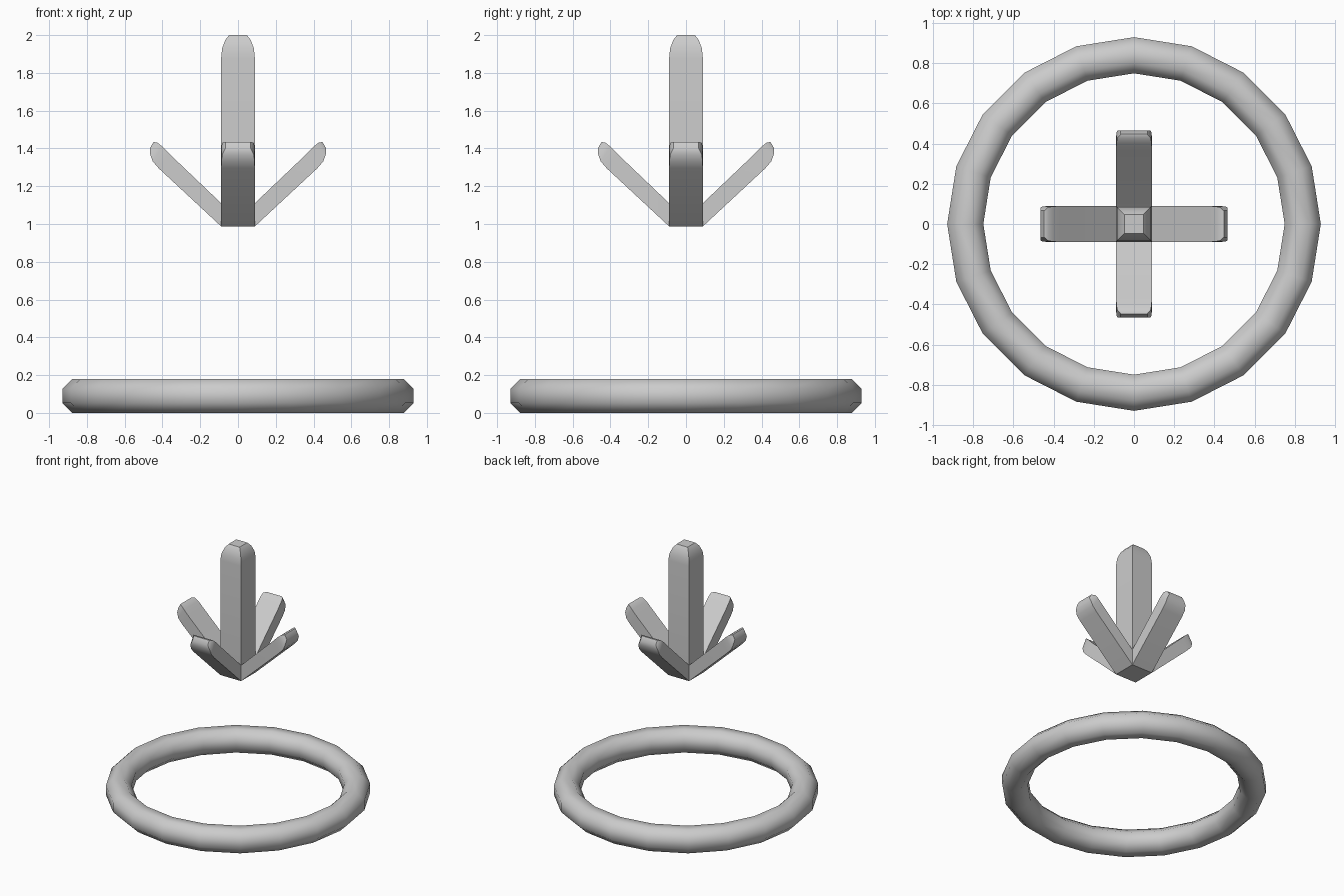
import bpy, bmesh, math
from mathutils import Matrix, Vector

if "Cube" in bpy.data.objects:
    bpy.data.objects.remove(bpy.data.objects["Cube"])


def finish(bm, name, angle):
    bmesh.ops.remove_doubles(bm, verts=bm.verts, dist=0.0005)
    bmesh.ops.recalc_face_normals(bm, faces=bm.faces)
    mesh = bpy.data.meshes.new(name)
    bm.to_mesh(mesh)
    bm.free()
    obj = bpy.data.objects.new(name, mesh)
    bpy.context.collection.objects.link(obj)
    bpy.ops.object.select_all(action='DESELECT')
    obj.select_set(True)
    bpy.context.view_layer.objects.active = obj
    bpy.ops.object.shade_smooth_by_angle(angle=math.radians(angle))
    return obj


def loft(bm, rings, closed=False, cap=False):
    loops = [[bm.verts.new(p) for p in ring] for ring in rings]
    pairs = list(zip(loops, loops[1:]))
    if closed:
        pairs.append((loops[-1], loops[0]))
    for a, b in pairs:
        n = len(a)
        for i in range(n):
            j = (i + 1) % n
            bm.faces.new((a[i], a[j], b[j], b[i]))
    if cap:
        bm.faces.new(loops[-1])


def square(w, z):
    return [Vector((x * w, y * w, z)) for x, y in ((-1, -1), (1, -1), (1, 1), (-1, 1))]


# Ground ring: octagonal section swept through 20 steps
bm = bmesh.new()
rings = []
for s in range(20):
    turn = Matrix.Rotation(math.tau * s / 20, 3, 'Z')
    r = 0.09 / math.cos(math.pi / 8)
    angles = [math.pi / 8 + k * math.pi / 4 for k in range(8)]
    rings.append([turn @ Vector((0.84 + r * math.cos(a), 0, 0.09 + r * math.sin(a)))
                  for a in angles])
loft(bm, rings, closed=True)
finish(bm, "ground_ring", 50)

# Floating marker: central post with rounded top
W, Z0, Z1 = 0.089, 0.987, 1.11
bm = bmesh.new()
post = [(W, Z1), (W, 1.88), (0.084, 1.93), (0.067, 1.975), (0.047, 2.0)]
loft(bm, [square(w, z) for w, z in post], cap=True)
bm.faces.new([bm.verts.new(p) for p in square(W, Z0)])

# Four raised arms with rounded tips: lower x/z, upper x/z, half width
arm = [((W, Z0), (W, Z1), W),
       ((0.42, 1.295), (0.365, 1.373), W),
       ((0.452, 1.332), (0.402, 1.411), 0.088),
       ((0.465, 1.37), (0.427, 1.431), 0.083),
       ((0.466, 1.402), (0.447, 1.434), 0.066)]
for q in range(4):
    turn = Matrix.Rotation(q * math.pi / 2, 3, 'Z')
    loft(bm, [[turn @ Vector(p) for p in ((lo[0], -w, lo[1]), (lo[0], w, lo[1]),
                                          (hi[0], w, hi[1]), (hi[0], -w, hi[1]))]
              for lo, hi, w in arm], cap=True)
finish(bm, "floating_marker", 40)
